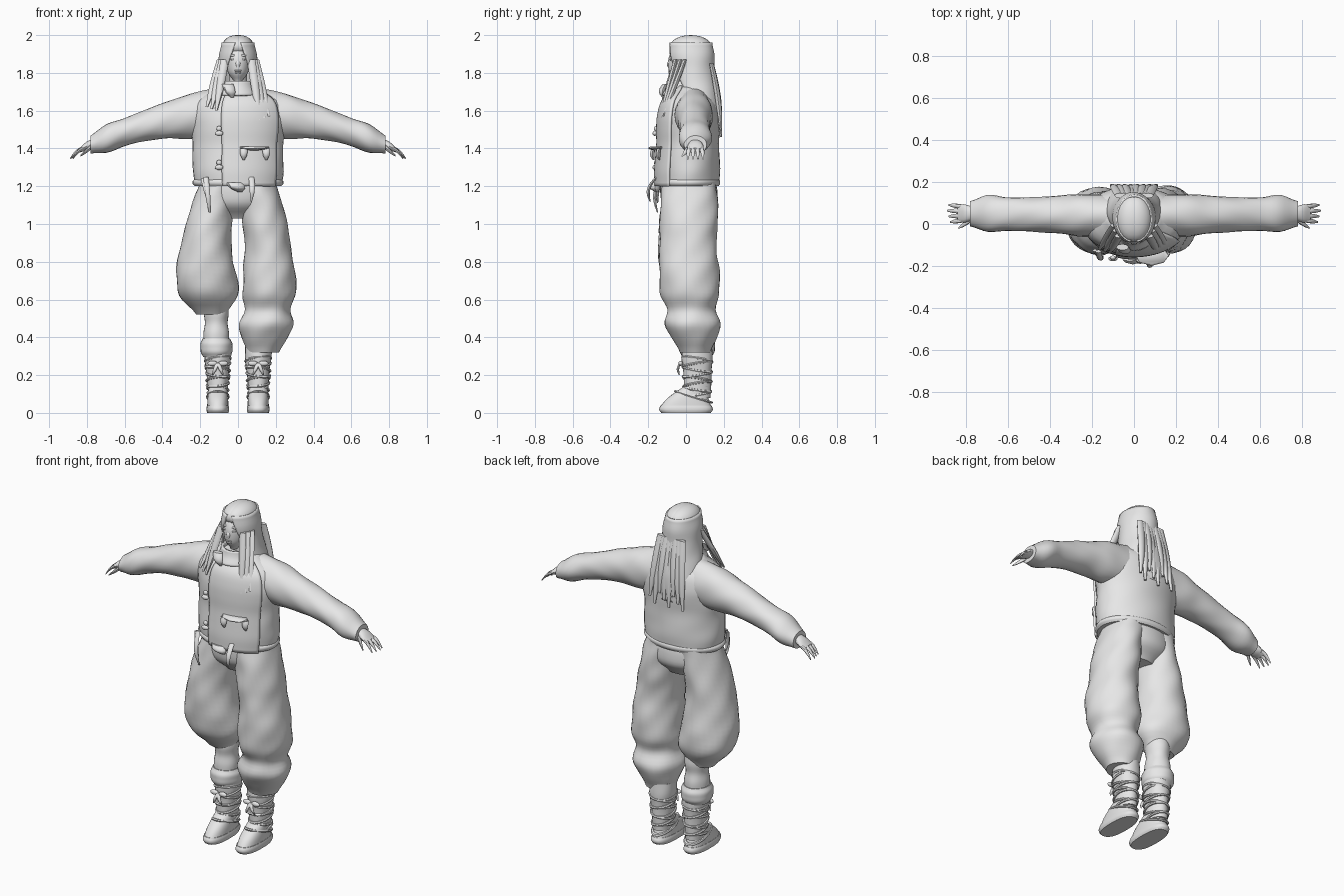
import bpy
import bmesh
from math import sin, cos, pi, radians, copysign
from mathutils import Vector

start_cube = bpy.data.objects.get("Cube")
if start_cube:
    bpy.data.objects.remove(start_cube, do_unlink=True)

grey = bpy.data.materials.new("plain grey")
grey.use_nodes = True
grey.diffuse_color = (0.8, 0.8, 0.8, 1)
grey.node_tree.nodes["Principled BSDF"].inputs["Base Color"].default_value = grey.diffuse_color
parts = []


def finish(name, bm):
    """Turn a bmesh into a named object with the shared material."""
    bmesh.ops.recalc_face_normals(bm, faces=bm.faces[:])
    mesh = bpy.data.meshes.new(name)
    bm.to_mesh(mesh)
    bm.free()
    mesh.materials.append(grey)
    obj = bpy.data.objects.new(name, mesh)
    bpy.context.collection.objects.link(obj)
    parts.append(obj)
    return obj


def mix(start, end, t):
    return start + (end - start) * t


def spline(values, t):
    """Smooth value at t along evenly spaced values."""
    last = len(values) - 1
    i = min(int(t * last), last - 1)
    f = t * last - i
    a, b, c, d = (values[max(0, min(last, i + k))] for k in (-1, 0, 1, 2))
    return b + f / 2 * (c - a + f * (2 * a - 5 * b + 4 * c - d + f * (3 * (b - c) + d - a)))


def loft(name, start, end, widths, depth=(1, 1), bow=(0, 0, 0), axis="z", count=24,
         folds=0, power=1, thick=0, arc=None):
    """Skin evenly spaced sections along a bowed path; depth is the section's ratio at each end."""
    bm = bmesh.new()
    steps = 4 * (len(widths) - 1)
    first, last, first_end, last_end = arc or (0, 360, 0, 360)
    rows = []
    for step in range(steps + 1):
        t = step / steps
        centre = mix(Vector(start), Vector(end), t) + Vector(bow) * sin(pi * t)
        width = spline(widths, t)
        along = centre.z if axis == "z" else abs(centre.x)
        low, high = mix(first, first_end, t), mix(last, last_end, t)
        row = []
        for i in range(count + 1 if arc else count):
            angle = radians(mix(low, high, i / count))
            swell = 1 + folds * (sin(3 * angle + 21 * along) + sin(5 * angle - 34 * along))
            u, v = (copysign(abs(w) ** power, w) * width * swell for w in (cos(angle), sin(angle)))
            v *= mix(*depth, t)
            row.append(bm.verts.new(centre + Vector((u, v, 0) if axis == "z" else (0, u, v))))
        rows.append(row)
    for lower, upper in zip(rows, rows[1:]):
        for i in range(count):
            j = i + 1 if arc else (i + 1) % count
            bm.faces.new((lower[i], lower[j], upper[j], upper[i]))
    if not thick:
        bm.faces.new(rows[0])
        bm.faces.new(rows[-1])
    obj = finish(name, bm)
    if thick:
        shell = obj.modifiers.new("thickness", "SOLIDIFY")
        shell.thickness = thick
        shell.offset = 0


def strand(name, start, end, width, bow=(0, 0, 0)):
    """A flattened lock or strap that narrows towards its tip."""
    loft(name, start, end, [width, width, width * 0.8, width * 0.3], (0.5, 0.8), bow, count=8)


def blob(name, place, size):
    bm = bmesh.new()
    bmesh.ops.create_uvsphere(bm, u_segments=20, v_segments=12, radius=1)
    bmesh.ops.scale(bm, vec=size, verts=bm.verts)
    bmesh.ops.translate(bm, vec=place, verts=bm.verts)
    finish(name, bm)


def cord(name, place, radius, stretch, tilt):
    bpy.ops.mesh.primitive_torus_add(major_radius=radius, minor_radius=0.007,
                                     major_segments=28, minor_segments=6,
                                     location=place, rotation=tilt)
    obj = bpy.context.object
    obj.name = name
    obj.scale.y = stretch
    obj.data.materials.append(grey)
    parts.append(obj)


# Jacket body, overlapping front panel, hem and collar
waist, shoulders = (0, 0.01, 1.2), (0, 0.02, 1.73)
girth = [0.23, 0.24, 0.24, 0.24, 0.25, 0.25, 0.22, 0.11]
flatness = (0.72, 0.6)
loft("jacket_body", waist, shoulders, girth, flatness, count=40, folds=0.006)
loft("jacket_front_panel", waist, shoulders, [g + 0.008 for g in girth], flatness,
     count=16, thick=0.012, arc=(250, 325, 250, 325))
loft("jacket_hem", waist, (0, 0.01, 1.24), [0.23, 0.24, 0.24, 0.23], (0.71, 0.71), count=40)
loft("jacket_collar", (0, 0, 1.68), (0, 0, 1.755), [0.11, 0.09, 0.08], (1.1, 1.1), thick=0.016)
strand("collar_flap", (-0.055, -0.11, 1.74), (-0.03, -0.12, 1.67), 0.03, (0, -0.01, 0))

# Sleeves, hands and fingers on both sides
for side, word in ((1, "left"), (-1, "right")):
    loft(word + "_sleeve", (side * 0.1, 0.04, 1.59), (side * 0.78, 0.05, 1.42),
         [0.1, 0.1, 0.1, 0.09, 0.085, 0.08, 0.08, 0.088, 0.06], (1.3, 0.8), (0, 0, 0.03),
         axis="x", folds=0.012)
    loft(word + "_palm", (side * 0.75, 0.05, 1.43), (side * 0.84, 0.05, 1.39),
         [0.03, 0.036, 0.044, 0.04], (0.9, 0.3), (0, 0, 0.005), axis="x", count=14)
    for i in range(4):
        fan = i - 1.5
        reach = 0.89 - 0.008 * abs(fan - 0.5)
        loft(word + "_finger", (side * 0.82, 0.05 + fan * 0.022, 1.4),
             (side * reach, 0.05 + fan * 0.027, 1.345), [0.011, 0.011, 0.009, 0.004],
             bow=(0, 0, 0.01), axis="x", count=8)
    loft(word + "_thumb", (side * 0.77, 0.025, 1.415), (side * 0.835, -0.02, 1.36),
         [0.014, 0.013, 0.01, 0.004], axis="x", count=8)

# Toggles, pocket with tabs, hanging straps
for z in (1.48, 1.3):
    blob("toggle", (-0.1, -0.165, z), (0.022, 0.012, 0.014))
    blob("toggle_loop", (-0.1, -0.16, z + 0.025), (0.014, 0.01, 0.014))
strand("pocket_edge", (0.085, -0.15, 1.41), (0.085, -0.15, 1.39), 0.08)
for x, y in ((0.03, -0.172), (0.15, -0.142)):
    strand("pocket_tab", (x, y, 1.4), (x, y, 1.34), 0.02, (0, -0.006, 0))
strand("right_strap", (-0.17, -0.13, 1.25), (-0.15, -0.15, 1.06), 0.014, (0, -0.025, 0))
strand("right_strap_loop", (-0.185, -0.125, 1.24), (-0.155, -0.15, 1.11), 0.012, (0, -0.01, 0))
strand("left_strap", (0.07, -0.155, 1.25), (0.07, -0.19, 1.12), 0.015, (0.005, -0.025, 0))
strand("waist_tie", (-0.02, -0.155, 1.22), (0.01, -0.155, 1.17), 0.045, (0, -0.01, 0))

# Baggy trousers: seat, a raised right leg and a long left leg
loft("trouser_seat", (0, 0.01, 1.24), (0, 0.025, 1.03), [0.2, 0.208, 0.19, 0.1],
     (0.72, 0.75), count=32)
loft("trouser_right_leg", (-0.1, 0.02, 1.22), (-0.14, 0.05, 0.52),
     [0.1, 0.11, 0.12, 0.13, 0.145, 0.16, 0.155, 0.08], (1.4, 0.8), (-0.05, -0.03, 0),
     count=32, folds=0.016)
loft("trouser_left_leg", (0.1, 0.02, 1.22), (0.13, 0.05, 0.32),
     [0.1, 0.11, 0.115, 0.12, 0.12, 0.125, 0.135, 0.14, 0.14, 0.12, 0.145, 0.12, 0.085],
     (1.4, 0.95), (0.05, -0.02, 0), count=32, folds=0.016)

# Right lower leg with its sock and fur cuff
loft("right_sock", (-0.115, 0.06, 0.37), (-0.115, 0.06, 0.58),
     [0.068, 0.068, 0.06, 0.066, 0.062], (1.1, 1.1), folds=0.01)
loft("right_boot_cuff", (-0.115, 0.06, 0.295), (-0.115, 0.06, 0.395),
     [0.07, 0.083, 0.085, 0.084, 0.072], (1.1, 1.1), folds=0.01)

# Wrapped boots
for side, word in ((1, "left"), (-1, "right")):
    x = side * 0.107
    loft(word + "_sole", (x, 0, 0), (x, 0, 0.04), [0.056, 0.06, 0.06, 0.057],
         (2.35, 2.35), power=0.8)
    loft(word + "_boot_foot", (x, 0, 0.035), (x, 0.06, 0.14), [0.056, 0.055, 0.052, 0.05],
         (2.4, 1.4), (0, -0.015, 0), power=0.85)
    loft(word + "_boot_shaft", (x, 0.06, 0.08), (x, 0.06, 0.36), [0.05, 0.055, 0.06, 0.07, 0.07],
         (1.4, 1.1), folds=0.012)
    for i in range(8):
        cord(word + "_boot_cord", (x, 0.06, 0.1 + 0.026 * i), 0.054 + 0.002 * i, 1.3 - 0.02 * i,
             (0.16 * (-1) ** i, 0.12 * (-1) ** (i // 2), 0))
    cord(word + "_ankle_cord", (x, 0.04, 0.085), 0.055, 1.75, (-0.3, 0, 0))
    for shift in (-0.028, 0.028):
        blob(word + "_bow_loop", (x + shift, -0.028, 0.262), (0.026, 0.012, 0.014))
        strand(word + "_bow_end", (x, -0.03, 0.265), (x + shift, -0.035, 0.2), 0.011,
               (0, -0.01, 0))

# Head, neck and face
loft("neck", (0, 0.03, 1.66), (0, 0.02, 1.8), [0.055, 0.048, 0.048])
loft("head", (0, -0.035, 1.75), (0, 0.04, 1.98), [0.018, 0.05, 0.065, 0.07, 0.06, 0.03],
     (1.3, 1.5), count=28)
loft("nose", (0, -0.078, 1.89), (0, -0.09, 1.832), [0.006, 0.008, 0.014, 0.009], count=12)
for z, wide in ((1.812, 0.021), (1.802, 0.017)):
    blob("lip", (0, -0.085, z), (wide, 0.009, 0.006))
for side in (1, -1):
    blob("eye", (side * 0.027, -0.08, 1.872), (0.014, 0.008, 0.006))
    blob("brow", (side * 0.028, -0.077, 1.892), (0.019, 0.008, 0.006))

# Long hair, parted in the middle, open around the face
for side in (1, -1):
    blob("hair_crown", (side * 0.008, 0.025, 1.94), (0.076, 0.11, 0.06))
loft("hair_back", (0, 0.025, 1.96), (0, 0.14, 1.49),
     [0.08, 0.095, 0.1, 0.11, 0.125, 0.13, 0.115, 0.07], (1.35, 0.5), (0, -0.03, 0),
     count=48, folds=0.006, thick=0.012, arc=(-80, 260, 10, 170))
for i in range(8):
    x = (i - 3.5) * 0.028
    strand("back_lock", (x * 0.7, 0.135, 1.85), (x * 1.1, 0.185, 1.46 + 0.035 * (i % 3)), 0.024,
           (0, 0.008, 0))
for side, drop in ((1, 1.55), (-1, 1.6)):
    for shift in (0, 0.025, 0.05):
        strand("front_lock", (side * (0.07 + shift * 0.4), shift - 0.055, 1.87),
               (side * (0.115 + shift), shift * 0.3 - 0.135, drop + shift * 0.4), 0.022)

# Smooth shading that keeps true edges sharp
bpy.ops.object.select_all(action="DESELECT")
for obj in parts:
    obj.select_set(True)
bpy.context.view_layer.objects.active = parts[0]
bpy.ops.object.shade_smooth_by_angle(angle=radians(45))
